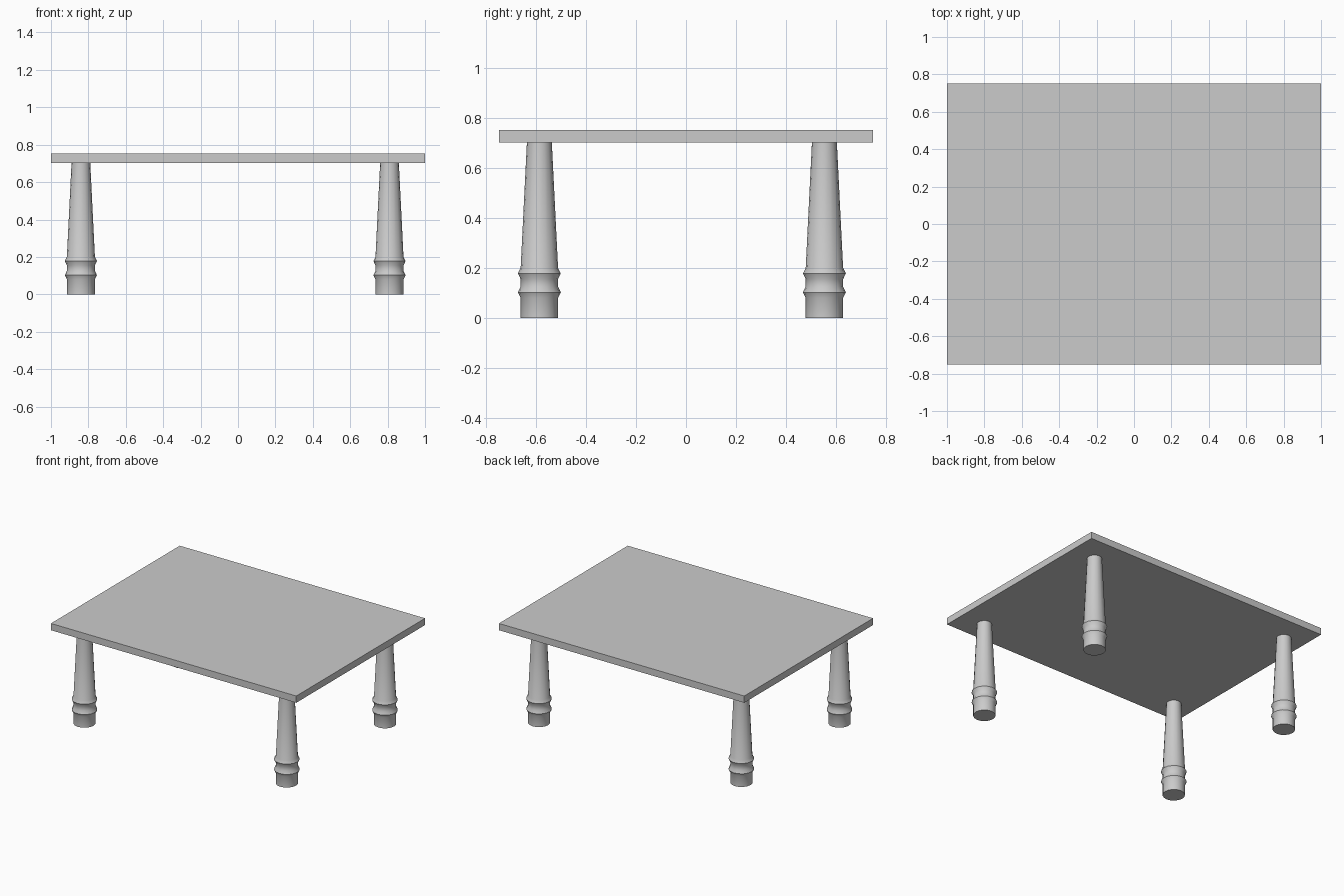
import bpy, bmesh, math

if "Cube" in bpy.data.objects:
    bpy.data.objects.remove(bpy.data.objects["Cube"])

SIDES = 16
# (radius, height) outline of a turned leg
PROFILE = [(0.075, 0.0), (0.075, 0.08), (0.086, 0.102), (0.075, 0.125),
           (0.075, 0.155), (0.086, 0.178), (0.075, 0.20), (0.05, 0.703)]


def make_object(name, bm):
    mesh = bpy.data.meshes.new(name)
    bm.to_mesh(mesh)
    bm.free()
    obj = bpy.data.objects.new(name, mesh)
    bpy.context.collection.objects.link(obj)
    return obj


def turned_leg(name, x, y):
    bm = bmesh.new()
    rings = []
    for r, z in PROFILE:
        rings.append([bm.verts.new((r * math.cos(2 * math.pi * i / SIDES),
                                    r * math.sin(2 * math.pi * i / SIDES), z))
                      for i in range(SIDES)])
    for low, high in zip(rings, rings[1:]):
        for i in range(SIDES):
            j = (i + 1) % SIDES
            bm.faces.new((low[i], low[j], high[j], high[i]))
    bm.faces.new(rings[0][::-1])
    bm.faces.new(rings[-1])
    leg = make_object(name, bm)
    leg.location = (x, y, 0)
    bpy.ops.object.select_all(action='DESELECT')
    leg.select_set(True)
    bpy.context.view_layer.objects.active = leg
    bpy.ops.object.shade_smooth_by_angle(angle=math.radians(30))


# Table top slab
bm = bmesh.new()
bmesh.ops.create_cube(bm, size=1)
bmesh.ops.scale(bm, vec=(2, 1.5, 0.05), verts=bm.verts)
bmesh.ops.translate(bm, vec=(0, 0, 0.728), verts=bm.verts)
make_object("table_top", bm)

# Four turned legs, slightly off-centre as a set
for side_x, x in (("left", -0.84), ("right", 0.81)):
    for side_y, y in (("front", -0.588), ("back", 0.555)):
        turned_leg(f"{side_y}_{side_x}_leg", x, y)
